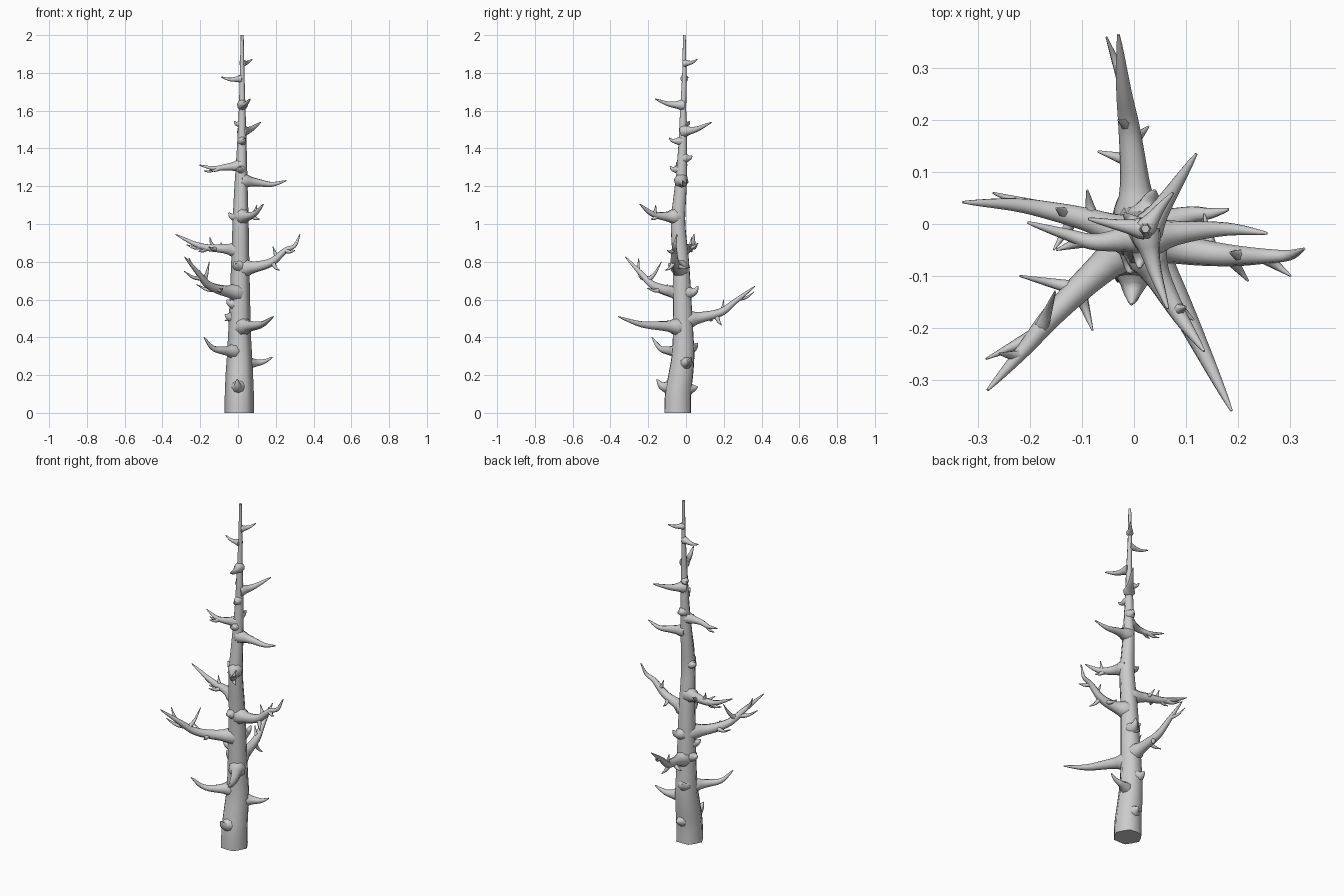
import bpy, bmesh, math
from mathutils import Vector, Quaternion

cube = bpy.data.objects.get("Cube")
if cube:
    bpy.data.objects.remove(cube, do_unlink=True)

bark = bpy.data.materials.new("grey_bark")
bark.use_nodes = True
bark.diffuse_color = (0.6, 0.6, 0.6, 1)
bark.node_tree.nodes["Principled BSDF"].inputs["Base Color"].default_value = bark.diffuse_color

# Trunk profile: height, centre x, centre y, radius
TRUNK = [(0, .007, -.044, .079), (.1, .007, -.042, .077), (.2, .007, -.028, .073),
         (.3, .008, -.016, .067), (.4, .008, -.015, .061), (.6, .01, -.02, .054),
         (.8, .012, -.027, .048), (.92, .013, -.037, .045), (1.03, .014, -.042, .042),
         (1.2, .016, -.028, .035), (1.4, .02, -.018, .026), (1.6, .022, -.015, .018),
         (1.8, .022, -.009, .012), (2, .022, -.009, .008)]


def trunk_at(z):
    """Centre and radius of the trunk at a height."""
    for low, high in zip(TRUNK, TRUNK[1:]):
        if z <= high[0]:
            row = Vector(low).lerp(Vector(high), (z - low[0]) / (high[0] - low[0]))
            return Vector((row[1], row[2], row[0])), row[3]


def smooth_path(points, steps=5):
    """Catmull-Rom curve through the points."""
    points = [Vector(p) for p in points]
    ends = [points[0] * 2 - points[1]] + points + [points[-1] * 2 - points[-2]]
    path = []
    for a, b, c, d in zip(ends, ends[1:], ends[2:], ends[3:]):
        for i in range(steps):
            t = i / steps
            path.append((b * 2 + (c - a) * t + (a * 2 - b * 5 + c * 4 - d) * t * t
                         + (b * 3 - a - c * 3 + d) * t ** 3) / 2)
    return path + [points[-1]]


def tube(name, path, radii, sides, upright=False, corner=1.0):
    """Skin a path with rings; odd ring points are pulled in by the corner factor."""
    bm = bmesh.new()
    turn, last, previous = Quaternion(), Vector((0, 0, 1)), None
    for i, (centre, radius) in enumerate(zip(path, radii)):
        if not upright:
            tangent = path[min(i + 1, len(path) - 1)] - path[max(i - 1, 0)]
            turn = last.rotation_difference(tangent) @ turn
            last = tangent
        ring = []
        for k in range(sides):
            angle = math.tau * k / sides
            reach = radius * (corner if k % 2 else 1)
            ring.append(bm.verts.new(centre + turn @ Vector(
                (math.cos(angle) * reach, math.sin(angle) * reach, 0))))
        if previous is None:
            bm.faces.new(ring[::-1])
        else:
            for k in range(sides):
                n = (k + 1) % sides
                bm.faces.new((previous[k], previous[n], ring[n], ring[k]))
        previous = ring
    bm.faces.new(previous)
    for face in bm.faces:
        face.smooth = len(face.verts) == 4
    mesh = bpy.data.meshes.new(name)
    bm.to_mesh(mesh)
    bm.free()
    mesh.materials.append(bark)
    bpy.context.collection.objects.link(bpy.data.objects.new(name, mesh))


def limb(name, z, radius, *points):
    """Branch growing out of the trunk at height z, flared where it leaves the bark."""
    root, inner = trunk_at(z)
    path = smooth_path([root, *points])
    lengths = [0]
    for a, b in zip(path, path[1:]):
        lengths.append(lengths[-1] + (b - a).length)
    radii = []
    for d in lengths:
        taper = min(1, (lengths[-1] - d) / (lengths[-1] - inner * .8)) ** .8
        flare = math.exp(-max(0, d - inner * .8) / .022)
        radii.append(radius * taper * (1 + .55 * flare) + .0025)
    tube(name, path, radii, 8)
    return name, path, radii


def twig(parent, along, tip):
    """Small side shoot leaving a branch part way along it."""
    name, path, radii = parent
    index = round(along * (len(path) - 1))
    root, tip = path[index], Vector(tip)
    middle = root.lerp(tip, .5) - Vector((0, 0, .12 * (tip - root).length))
    shoot = smooth_path([root, middle, tip], 4)
    thick = min(.014, radii[index] * .85)
    tube(name + "_twig", shoot,
         [thick * (1 - i / (len(shoot) - 1)) + .002 for i in range(len(shoot))], 6)


# Trunk
rows = smooth_path([(x, y, z) for z, x, y, r in TRUNK], 3)
tube("trunk", rows, [trunk_at(min(2, max(0, p.z)))[1] for p in rows], 12, True, .9)

# Low branches
limb("low_left_branch", .265, .022, (.1, .015, .265), (.145, .02, .275), (.182, .028, .295))
limb("low_right_branch", .325, .025, (-.08, -.1, .33), (-.135, -.14, .345), (-.18, -.18, .4))
limb("long_front_branch", .455, .029, (.07, -.12, .46), (.13, -.24, .47), (.188, -.36, .51))

# Rear branch
rear = limb("rear_branch", .49, .028, (.0, .1, .51), (-.01, .19, .535),
            (-.02, .26, .59), (-.03, .365, .67))
twig(rear, .3, (-.07, .14, .49))
twig(rear, .42, (.028, .188, .465))
twig(rear, .5, (-.03, .2, .6))
twig(rear, .8, (-.053, .36, .64))

# Right front branch
front = limb("right_front_branch", .635, .03, (-.09, -.11, .65), (-.16, -.18, .68),
             (-.21, -.24, .74), (-.282, -.32, .825))
twig(front, .28, (-.22, -.1, .68))
twig(front, .32, (-.08, -.205, .66))
twig(front, .6, (-.152, -.13, .8))
twig(front, .65, (-.285, -.26, .75))
twig(front, .78, (-.26, -.25, .82))

# Left branch
left = limb("left_branch", .765, .029, (.1, -.05, .775), (.18, -.06, .8),
            (.25, -.062, .86), (.3, -.06, .885), (.328, -.048, .945))
twig(left, .3, (.135, .02, .77))
twig(left, .4, (.22, -.11, .755))
twig(left, .48, (.185, -.055, .88))
twig(left, .6, (.302, -.1, .86))

# Right branch
right = limb("right_branch", .86, .026, (-.08, .005, .87), (-.16, .025, .875),
             (-.23, .037, .895), (-.33, .042, .945))
twig(right, .25, (-.09, .065, .9))
twig(right, .35, (-.155, -.05, .88))
twig(right, .4, (-.15, .03, .93))
twig(right, .5, (-.21, .03, .855))
twig(right, .6, (-.272, .06, .89))

# Upper branches
upper = limb("upper_front_branch", 1.04, .025, (.05, -.11, 1.04), (.09, -.18, 1.055),
             (.135, -.245, 1.105))
twig(upper, .5, (.115, -.185, 1.025))
twig(upper, .6, (.1, -.16, 1.1))
limb("upper_left_branch", 1.23, .023, (.1, -.015, 1.22), (.18, -.01, 1.21), (.257, -.018, 1.23))
high = limb("upper_right_branch", 1.31, .019, (-.07, -.035, 1.3), (-.13, -.02, 1.295),
            (-.205, .003, 1.312))
twig(high, .45, (-.15, -.05, 1.285))
twig(high, .6, (-.18, -.005, 1.28))

# Crown branches
limb("crown_rear_branch", 1.49, .019, (.065, .05, 1.5), (.12, .135, 1.538))
limb("crown_front_branch", 1.63, .017, (.04, -.09, 1.635), (.065, -.163, 1.662))
limb("crown_right_branch", 1.77, .012, (-.04, .0, 1.765), (-.088, .01, 1.778))
limb("crown_left_branch", 1.85, .011, (.05, .03, 1.855), (.075, .06, 1.872))

# Broken stubs
STUBS = [("front_stub", .14, .025, -.005, -.155, .178), ("rear_stub", .13, .022, .02, .062, .138),
         ("rear_low_stub", .35, .022, -.02, .062, .368), ("right_stub", .51, .02, -.07, -.01, .52),
         ("right_mid_stub", .58, .018, -.06, -.05, .6), ("rear_mid_stub", .64, .022, .04, .065, .672),
         ("front_mid_stub", .78, .02, -.01, -.095, .79),
         ("right_high_stub", 1.04, .016, -.05, -.02, 1.06),
         ("front_high_stub", 1.29, .014, .01, -.085, 1.305),
         ("rear_high_stub", 1.35, .016, .03, .032, 1.36),
         ("front_top_stub", 1.44, .014, .035, -.088, 1.455),
         ("right_top_stub", 1.53, .012, -.02, .02, 1.545)]
for name, z, radius, x, y, top in STUBS:
    middle = trunk_at(z)[0].lerp(Vector((x, y, z)), .7)
    limb(name, z, radius, middle, (x, y, top))
